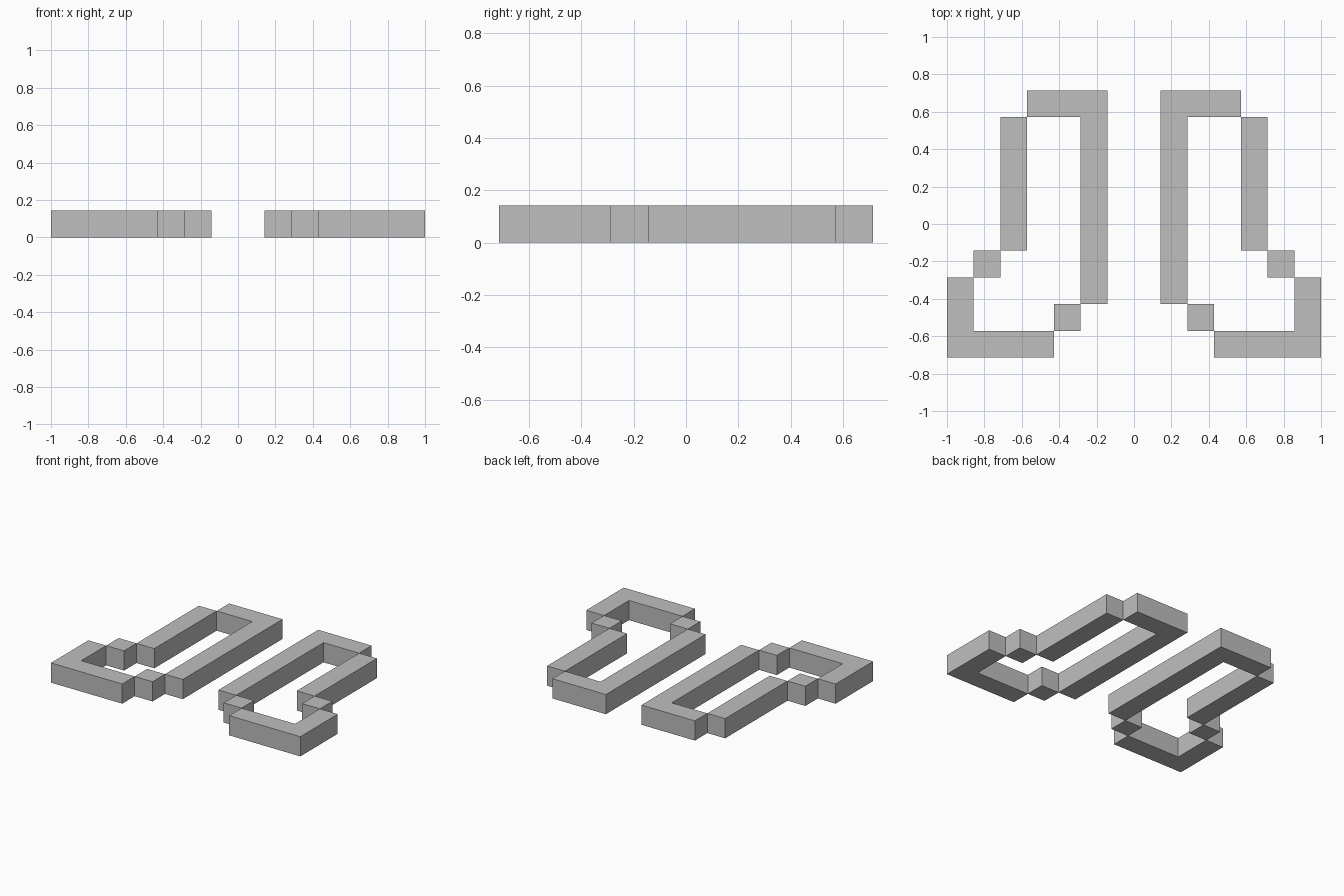
import bpy
import bmesh

cube = bpy.data.objects.get("Cube")
if cube:
    bpy.data.objects.remove(cube, do_unlink=True)

UNIT = 1 / 7  # one block of the grid

grey = bpy.data.materials.new("plain_grey")
grey.use_nodes = True
colour = (0.52, 0.52, 0.52, 1)
grey.diffuse_color = colour
grey.node_tree.nodes["Principled BSDF"].inputs["Base Color"].default_value = colour


def slab(name, outline, side):
    """Extrude an outline, given in blocks, one block high; side -1 mirrors it."""
    bm = bmesh.new()
    base = bm.faces.new([bm.verts.new((x * side * UNIT, y * UNIT, 0)) for x, y in outline])
    top = bmesh.ops.extrude_face_region(bm, geom=[base])["geom"]
    bmesh.ops.translate(bm, vec=(0, 0, UNIT),
                        verts=[v for v in top if isinstance(v, bmesh.types.BMVert)])
    bmesh.ops.recalc_face_normals(bm, faces=bm.faces)
    mesh = bpy.data.meshes.new(name)
    bm.to_mesh(mesh)
    bm.free()
    mesh.materials.append(grey)
    bpy.context.collection.objects.link(bpy.data.objects.new(name, mesh))


def rect(x0, x1, y0, y1):
    return [(x0, y0), (x1, y0), (x1, y1), (x0, y1)]


parts = {
    # long inner bar turning the corner into the back bar
    "inner_and_back_bar": [(1, -3), (2, -3), (2, 4), (4, 4), (4, 5), (1, 5)],
    "outer_bar": rect(4, 5, -1, 4),
    "outer_step": rect(5, 6, -2, -1),
    # front bar turning the corner into the short outer bar
    "front_and_outer_corner": [(3, -5), (7, -5), (7, -2), (6, -2), (6, -4), (3, -4)],
    "inner_step": rect(2, 3, -4, -3),
}

# Both outlines, mirrored across the centre
for prefix, side in (("left", 1), ("right", -1)):
    for name, outline in parts.items():
        slab(f"{prefix}_{name}", outline, side)
